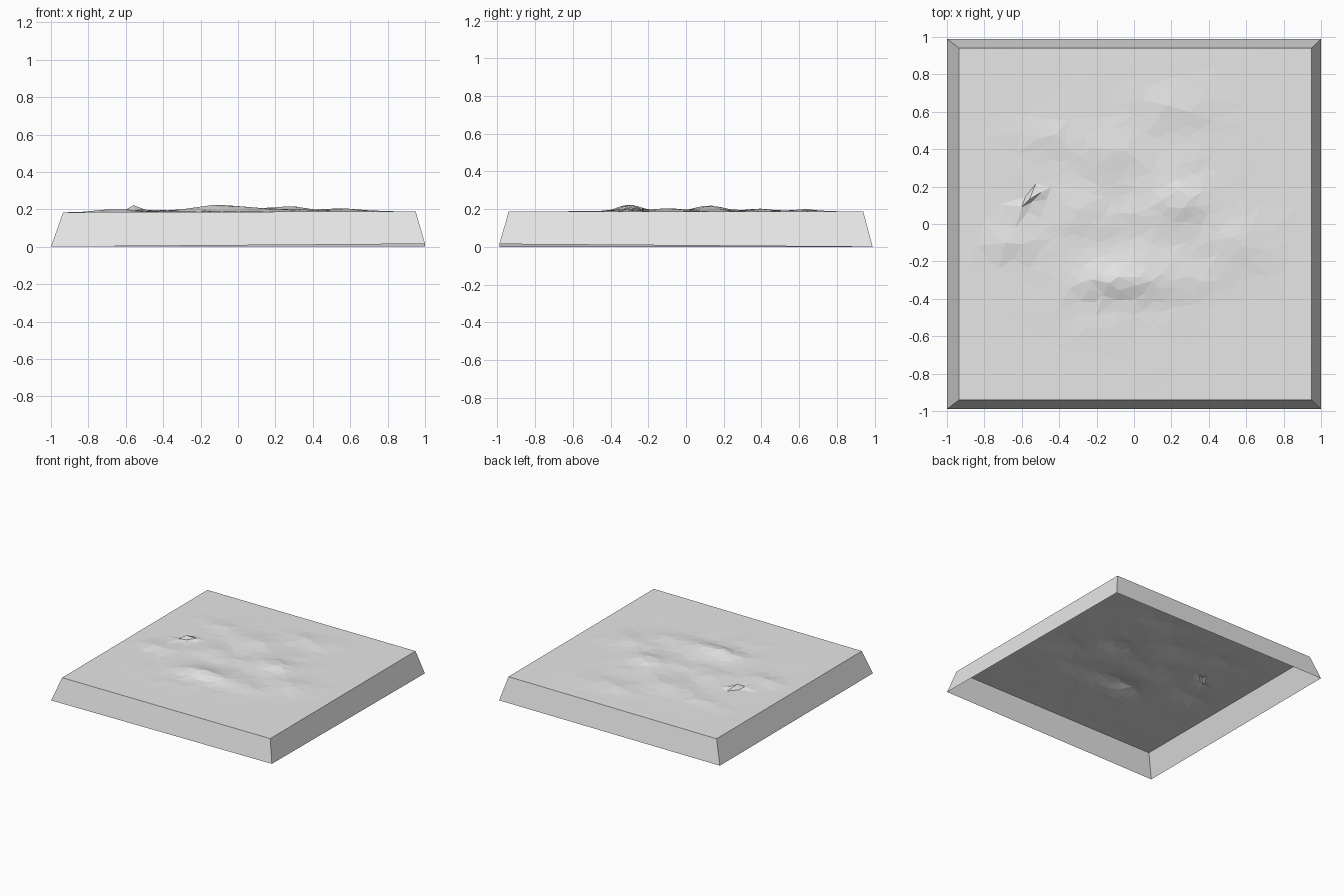
import bpy, math, random
from mathutils import Vector, noise
from mathutils.geometry import delaunay_2d_cdt

cube = bpy.data.objects.get("Cube")
if cube:
    bpy.data.objects.remove(cube, do_unlink=True)

random.seed(7)

stone = bpy.data.materials.new("plain_grey")
stone.use_nodes = True
GREY = (0.8, 0.8, 0.8, 1)
stone.diffuse_color = GREY
stone.node_tree.nodes["Principled BSDF"].inputs["Base Color"].default_value = GREY


def add_mesh(name, verts, faces):
    mesh = bpy.data.meshes.new(name)
    mesh.from_pydata(verts, [], faces)
    mesh.materials.append(stone)
    obj = bpy.data.objects.new(name, mesh)
    bpy.context.collection.objects.link(obj)
    return obj


# Sloping side walls, open underneath, with one slightly raised foot corner
foot = [(-1, -0.99, 0), (1, -0.99, 0.015), (1, 0.99, 0), (-1, 0.99, 0)]
rim = [(-0.935, -0.94, 0.184), (0.95, -0.94, 0.189),
       (0.95, 0.94, 0.188), (-0.935, 0.94, 0.184)]
sides = [(i, (i + 1) % 4, (i + 1) % 4 + 4, i + 4) for i in range(4)]
add_mesh("side_walls", foot + rim, sides)

# Mounds on the ground: x, y, height, x radius, y radius
MOUNDS = [
    (-0.1, -0.3, 0.036, 0.18, 0.08),
    (0.25, 0.13, 0.03, 0.14, 0.11),
    (-0.67, -0.08, 0.022, 0.14, 0.07),
    (0.56, -0.1, 0.018, 0.16, 0.12),
    (-0.1, 0.4, 0.016, 0.2, 0.1),
    (0.22, 0.64, 0.018, 0.18, 0.08),
    (-0.3, 0.05, 0.012, 0.14, 0.1),
    (0.2, -0.3, 0.016, 0.16, 0.08),
    (-0.45, 0.48, 0.01, 0.16, 0.07),
]


def ground_height(x, y):
    base = 0.1865 + 0.0024 * x
    fade = max(0, 1 - (max(abs(x), abs(y)) / 0.93) ** 4)
    bump = sum(h * math.exp(-((x - mx) / rx) ** 2 - ((y - my) / ry) ** 2)
               for mx, my, h, rx, ry in MOUNDS)
    rough = noise.noise(Vector((x * 5, y * 8, 3))) * 0.010 + 0.004
    rough *= max(0, 1 - math.hypot(x, y) / 1.05)
    return base + fade * (bump + rough)


# Scattered points, dense in the middle and sparse toward the rim
points = [Vector(c[:2]) for c in rim]
heights = [c[2] for c in rim]
for _ in range(6000):
    x, y = random.uniform(-0.91, 0.91), random.uniform(-0.88, 0.88)
    spacing = 0.052 + 0.13 * math.hypot(x, y) ** 3
    if all(math.hypot(x - p.x, (y - p.y) * 1.3) > spacing for p in points):
        points.append(Vector((x, y)))
        heights.append(ground_height(x, y))

# Small steep ledge
for x, y, z in [(-0.60, 0.092, 0.198), (-0.56, 0.131, 0.222),
                (-0.548, 0.119, 0.193), (-0.50, 0.168, 0.2)]:
    points.append(Vector((x, y)))
    heights.append(z)

flat, _, tris, origin, _, _ = delaunay_2d_cdt(
    points, [], [[0, 1, 2, 3]], 1, 1e-6)
verts = [(p.x, p.y, heights[o[0]]) for p, o in zip(flat, origin)]
add_mesh("rough_ground", verts, tris)
